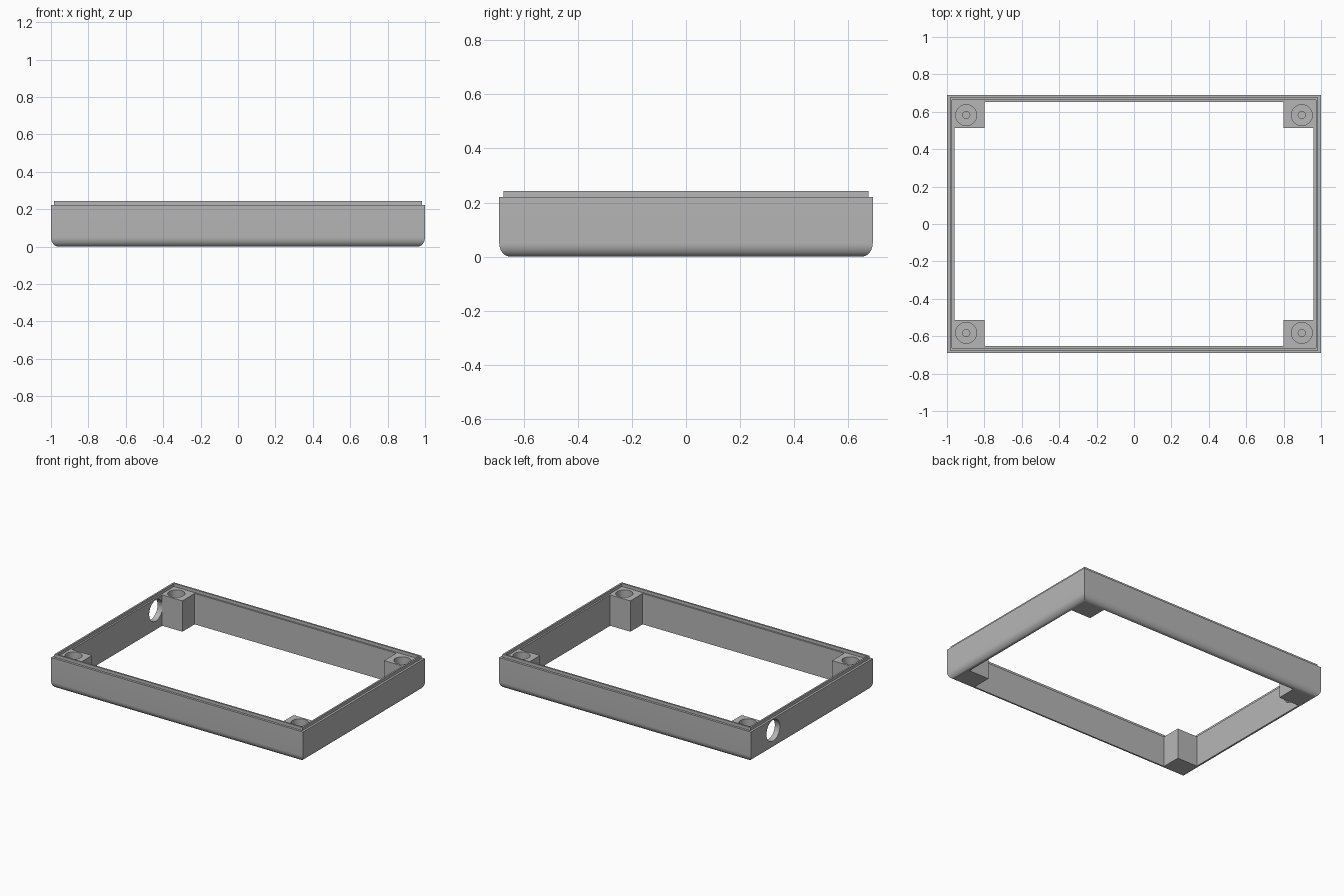
import bpy, bmesh, math
from mathutils import Matrix

if "Cube" in bpy.data.objects:
    bpy.data.objects.remove(bpy.data.objects["Cube"], do_unlink=True)

HALF_X, HALF_Y = 1.0, 0.691
WALL, RIM_Z, LIP_Z = 0.04, 0.221, 0.243
LIP_OUT, LIP_IN = 0.016, 0.028

grey = bpy.data.materials.new("plain grey")
grey.use_nodes = True
colour = (0.47, 0.47, 0.47, 1)
grey.diffuse_color = colour
grey.node_tree.nodes["Principled BSDF"].inputs["Base Color"].default_value = colour


def add_object(name, bm):
    bmesh.ops.recalc_face_normals(bm, faces=bm.faces)
    mesh = bpy.data.meshes.new(name)
    bm.to_mesh(mesh)
    bm.free()
    mesh.materials.append(grey)
    obj = bpy.data.objects.new(name, mesh)
    bpy.context.collection.objects.link(obj)
    return obj


def cylinder(name, radius, depth, matrix):
    bm = bmesh.new()
    bmesh.ops.create_cone(bm, cap_ends=True, segments=48, radius1=radius,
                          radius2=radius, depth=depth, matrix=matrix)
    return add_object(name, bm)


def activate(obj):
    bpy.ops.object.select_all(action='DESELECT')
    obj.select_set(True)
    bpy.context.view_layer.objects.active = obj


def cut(obj, cutter):
    cutter.hide_render = True
    mod = obj.modifiers.new("cut", 'BOOLEAN')
    mod.operation, mod.solver, mod.object = 'DIFFERENCE', 'EXACT', cutter
    activate(obj)
    bpy.ops.object.modifier_apply(modifier=mod.name)
    bpy.data.objects.remove(cutter, do_unlink=True)


def smooth(obj):
    activate(obj)
    bpy.ops.object.shade_smooth_by_angle(angle=math.radians(30))


# Wall frame: a stepped profile with a rounded foot, swept round a rectangle
profile = [(WALL, RIM_Z), (LIP_IN, RIM_Z), (LIP_IN, LIP_Z),
           (LIP_OUT, LIP_Z), (LIP_OUT, RIM_Z), (0, RIM_Z)]
STEPS = 10
for i in range(STEPS + 1):
    a = math.pi / 2 * i / STEPS
    profile.append((WALL * (1 - math.cos(a)), 0.05 * (1 - math.sin(a))))

bm = bmesh.new()
rings = [[bm.verts.new((sx * (HALF_X - inset), sy * (HALF_Y - inset), z))
          for inset, z in profile]
         for sx, sy in ((-1, -1), (1, -1), (1, 1), (-1, 1))]
count = len(profile)
for c in range(4):
    here, there = rings[c], rings[(c + 1) % 4]
    for i in range(count):
        j = (i + 1) % count
        bm.faces.new((here[i], there[i], there[j], here[j]))
frame = add_object("wall_frame", bm)

# Round cable opening through one short wall
cut(frame, cylinder("cable_cutter", 0.076, 0.2,
                    Matrix.Translation((-HALF_X, 0.44, 0.137))
                    @ Matrix.Rotation(math.pi / 2, 4, 'Y')))
smooth(frame)

# Corner posts with a wide bore and a narrow blind pilot hole
POST_X, POST_Y = 0.80, 0.512
for side, sx in (("left", 1), ("right", -1)):
    for end, sy in (("front", -1), ("back", 1)):
        x0, x1 = POST_X, HALF_X - WALL
        y0, y1 = POST_Y, HALF_Y - WALL
        bm = bmesh.new()
        bmesh.ops.create_cube(
            bm, size=1,
            matrix=Matrix.Translation((sx * (x0 + x1) / 2, sy * (y0 + y1) / 2, RIM_Z / 2))
            @ Matrix.Diagonal((x1 - x0, y1 - y0, RIM_Z, 1)))
        post = add_object(f"{end}_{side}_post", bm)
        for radius, floor in ((0.056, 0.12), (0.019, 0.03)):
            top = RIM_Z + 0.05
            place = Matrix.Translation((sx * 0.897, sy * 0.582, (top + floor) / 2))
            cut(post, cylinder("bore_cutter", radius, top - floor, place))
        smooth(post)
